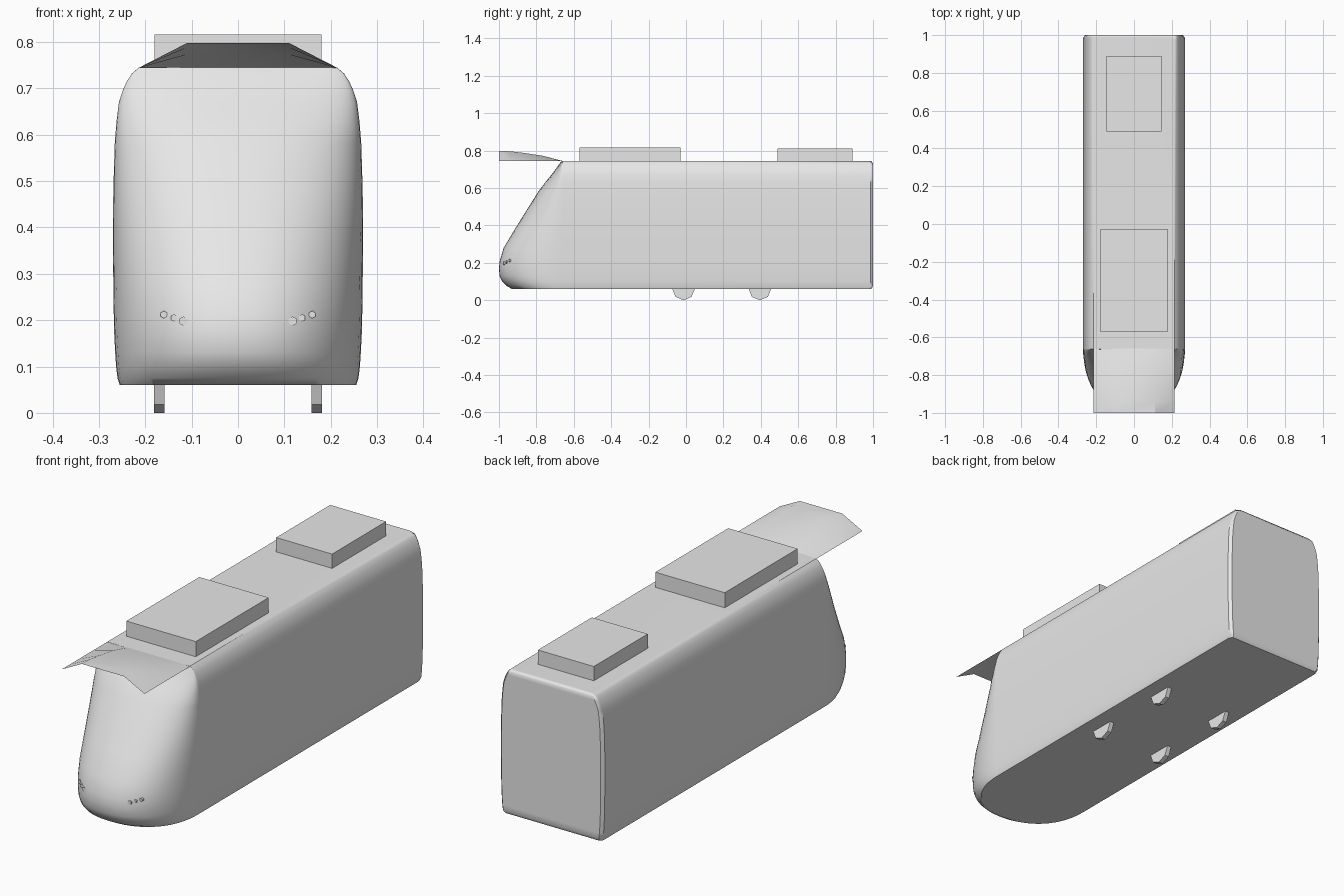
import bpy, bmesh, math
from mathutils import Matrix

if "Cube" in bpy.data.objects:
    bpy.data.objects.remove(bpy.data.objects["Cube"])

grey = bpy.data.materials.new("light_grey")
grey.use_nodes = True
grey.diffuse_color = (0.8, 0.8, 0.8, 1)
grey.node_tree.nodes["Principled BSDF"].inputs["Base Color"].default_value = (0.8, 0.8, 0.8, 1)


def add_object(name, bm, smooth=None):
    bmesh.ops.recalc_face_normals(bm, faces=bm.faces)
    mesh = bpy.data.meshes.new(name)
    bm.to_mesh(mesh)
    bm.free()
    mesh.materials.append(grey)
    obj = bpy.data.objects.new(name, mesh)
    bpy.context.collection.objects.link(obj)
    if smooth:
        bpy.ops.object.select_all(action='DESELECT')
        obj.select_set(True)
        bpy.context.view_layer.objects.active = obj
        bpy.ops.object.shade_smooth_by_angle(angle=math.radians(smooth))
    return obj


def add_box(name, half_x, y0, y1, z0, z1):
    bm = bmesh.new()
    bmesh.ops.create_cube(bm, size=1)
    bmesh.ops.scale(bm, vec=(2 * half_x, y1 - y0, z1 - z0), verts=bm.verts)
    bmesh.ops.translate(bm, vec=(0, (y0 + y1) / 2, (z0 + z1) / 2), verts=bm.verts)
    return add_object(name, bm)


def add_disc(name, sides, radius, depth, axis, centre, spin=0):
    bm = bmesh.new()
    matrix = (Matrix.Translation(centre) @ Matrix.Rotation(math.pi / 2, 4, axis)
              @ Matrix.Rotation(spin, 4, 'Z'))
    bmesh.ops.create_cone(bm, cap_ends=True, segments=sides, radius1=radius,
                          radius2=radius, depth=depth, matrix=matrix)
    return add_object(name, bm)


# Body: stacked plan outlines (height, half width, nose tip)
LEVELS = [(.06, .255, -.93), (.075, .26, -.957), (.1, .263, -.982), (.13, .265, -.997),
          (.17, .267, -1), (.21, .268, -.996), (.28, .269, -.975), (.38, .27, -.915),
          (.48, .269, -.853), (.58, .266, -.79), (.63, .262, -.753), (.67, .257, -.72),
          (.695, .249, -.701), (.715, .24, -.687), (.732, .229, -.675), (.745, .214, -.665)]
SHOULDER = -.66
POWER = 2 / 2.2
STEPS = 14


def outline(z, w, tip):
    back = .99 if z in (LEVELS[0][0], LEVELS[-1][0]) else 1
    half = [(w - .012, back), (w, back - .014)]
    for i in range(STEPS + 1):
        a = math.pi / 2 * i / STEPS
        half.append((w * max(math.cos(a), 0) ** POWER,
                     SHOULDER + (tip - SHOULDER) * math.sin(a) ** POWER))
    half[-1] = (0, tip)
    return [(x, y, z) for x, y in half] + [(-x, y, z) for x, y in half[-2::-1]]


bm = bmesh.new()
rings = [[bm.verts.new(p) for p in outline(*level)] for level in LEVELS]
for low, high in zip(rings, rings[1:]):
    for i in range(len(low)):
        j = (i + 1) % len(low)
        bm.faces.new((low[i], low[j], high[j], high[i]))
bm.faces.new(rings[0])
bm.faces.new(rings[-1])
body = add_object("body_shell", bm, 40)
weighted = body.modifiers.new("even_shading", 'WEIGHTED_NORMAL')
weighted.keep_sharp = True

# Raised hood: an open arched sheet over the nose
bm = bmesh.new()
rows = []
for y, top in [(-1, .798), (-.94, .796), (-.87, .788), (-.77, .773), (-.66, .745)]:
    rows.append([bm.verts.new((x, y, z)) for x, z in
                 [(-.215, .744), (-.11, top), (.11, top), (.215, .744)]])
for a, b in zip(rows, rows[1:]):
    for i in range(3):
        bm.faces.new((a[i], a[i + 1], b[i + 1], b[i]))
hood = add_object("raised_hood", bm, 25)
if hood.data.polygons[1].normal.z < 0:
    hood.data.flip_normals()

# Roof equipment
add_box("front_roof_unit", .18, -.57, -.03, .74, .816)
add_box("rear_roof_unit", .145, .49, .89, .74, .812)

# Wheels and nose lamps, on both sides
for side, sign in (("left", 1), ("right", -1)):
    for place, y in (("front", -.013), ("rear", .395)):
        add_disc(f"{place}_{side}_wheel", 8, .06, .022, 'Y', (sign * .17, y, .06))
    for n, (x, z, r) in enumerate([(.118, .198, .01), (.138, .205, .008), (.16, .212, .008)]):
        y = SHOULDER - .337 * (1 - (x / .268) ** 2.2) ** (1 / 2.2)
        add_disc(f"{side}_lamp_{n + 1}", 6, r, .012, 'X', (sign * x, y + .002, z))
